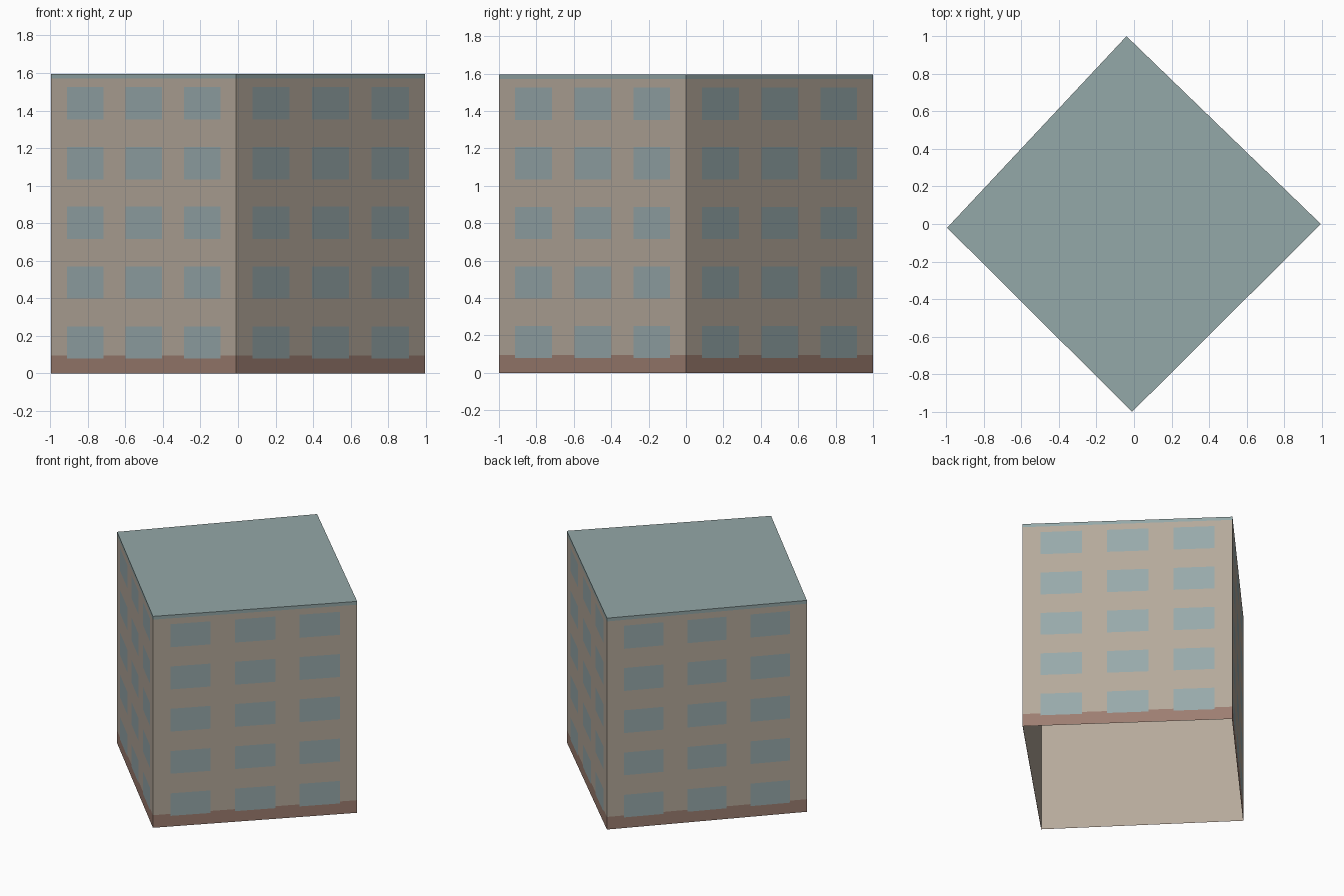
import bpy
import bmesh
from mathutils import Vector

cube = bpy.data.objects.get("Cube")
if cube:
    bpy.data.objects.remove(cube, do_unlink=True)


def srgb(r, g, b):
    return [((c / 255 + 0.055) / 1.055) ** 2.4 for c in (r, g, b)] + [1.0]


def material(name, color):
    m = bpy.data.materials.new(name)
    m.use_nodes = True
    m.diffuse_color = color
    m.node_tree.nodes["Principled BSDF"].inputs["Base Color"].default_value = color
    return m


WALL, BASE, WINDOW, ROOF = range(4)
MATERIALS = [
    material("beige wall", srgb(181, 169, 155)),
    material("brown base", srgb(157, 126, 113)),
    material("blue grey window", srgb(151, 169, 171)),
    material("grey green roof", srgb(148, 168, 168)),
]

HEIGHT = 1.595
BASE_TOP = 0.095
TRIM_BOTTOM = 1.57
CORNERS = [(-0.995, -0.02), (-0.01, -1.0), (0.995, 0.0), (-0.04, 1.0)]
# Window columns as fractions of the wall width, rows as heights
COLUMNS = [(0.086, 0.283), (0.403, 0.599), (0.718, 0.915)]
ROWS = [(0.08 + 0.318 * i, 0.25 + 0.319 * i) for i in range(5)]


def finish(name, bm):
    bmesh.ops.remove_doubles(bm, verts=bm.verts, dist=0.0001)
    mesh = bpy.data.meshes.new(name)
    bm.to_mesh(mesh)
    bm.free()
    for m in MATERIALS:
        mesh.materials.append(m)
    obj = bpy.data.objects.new(name, mesh)
    bpy.context.collection.objects.link(obj)
    return obj


def add_face(bm, points, mat):
    face = bm.faces.new([bm.verts.new(p) for p in points])
    face.material_index = mat


def inside(value, spans):
    return any(a < value < b for a, b in spans)


def cell_color(u, z):
    if inside(u, COLUMNS) and inside(z, ROWS):
        return WINDOW
    if z < BASE_TOP:
        return BASE
    return ROOF if z > TRIM_BOTTOM else WALL


# Outer walls, cut into a grid so that windows, base and trim are flush faces
us = sorted([0, 1] + [u for span in COLUMNS for u in span])
zs = sorted([0, BASE_TOP, TRIM_BOTTOM, HEIGHT] + [z for span in ROWS for z in span])
bm = bmesh.new()
for i, start in enumerate(CORNERS):
    a, b = Vector(start), Vector(CORNERS[(i + 1) % 4])
    for u0, u1 in zip(us, us[1:]):
        p, q = a.lerp(b, u0), a.lerp(b, u1)
        for z0, z1 in zip(zs, zs[1:]):
            add_face(bm, [(*p, z0), (*q, z0), (*q, z1), (*p, z1)],
                     cell_color((u0 + u1) / 2, (z0 + z1) / 2))
finish("outer_walls", bm)

# Flat roof
bm = bmesh.new()
add_face(bm, [(*c, HEIGHT) for c in CORNERS], ROOF)
finish("roof", bm)

# Plain inner shell, open at the bottom, facing inward
bm = bmesh.new()
inner = [Vector(c) * 0.995 for c in CORNERS]
top = HEIGHT - 0.005
for i, a in enumerate(inner):
    b = inner[(i + 1) % 4]
    add_face(bm, [(*b, 0), (*a, 0), (*a, top), (*b, top)], WALL)
add_face(bm, [(*c, top) for c in reversed(inner)], WALL)
finish("inner_shell", bm)
